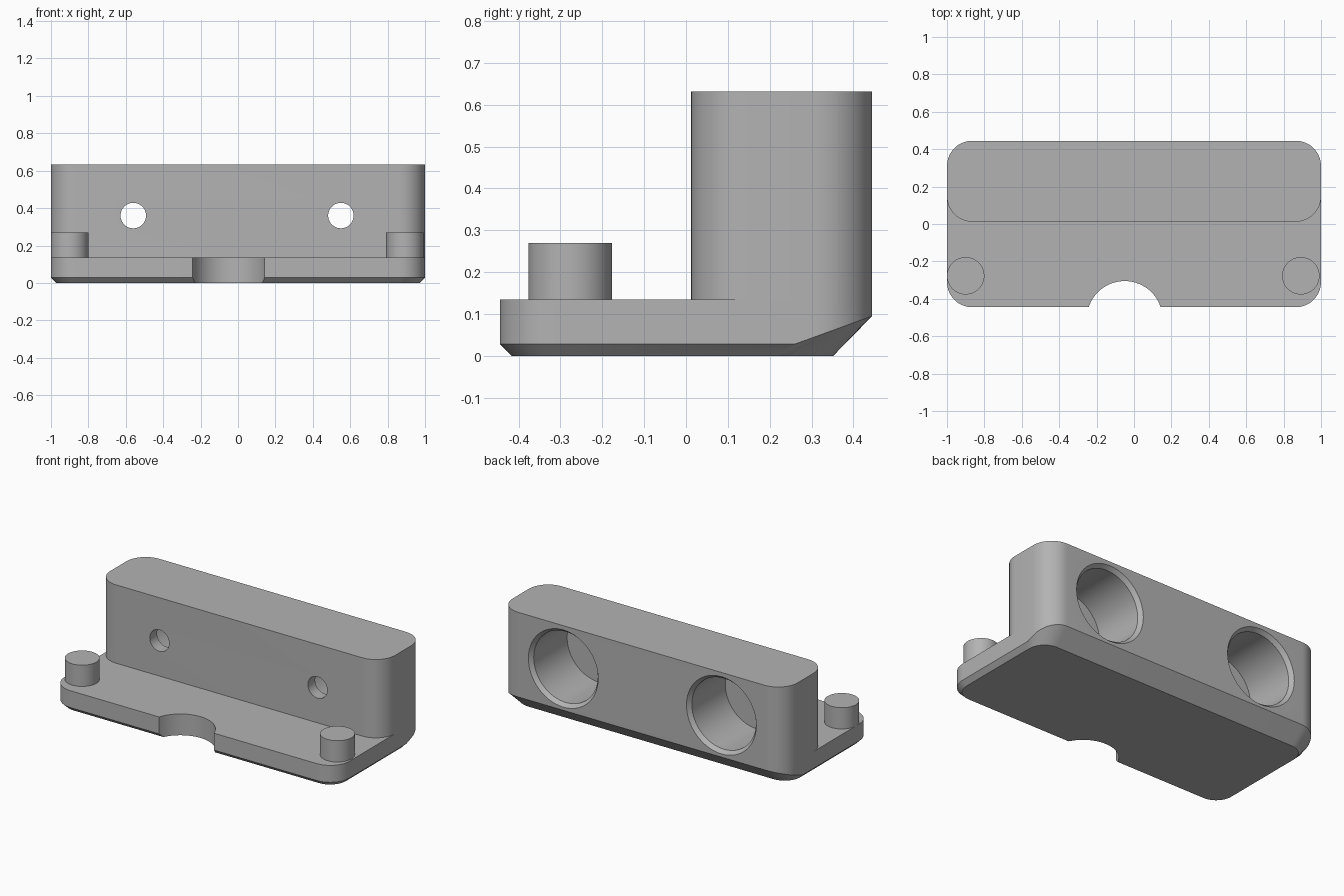
import bpy, bmesh
from math import sin, cos, pi

if "Cube" in bpy.data.objects:
    bpy.data.objects.remove(bpy.data.objects["Cube"], do_unlink=True)

grey = bpy.data.materials.new("plain grey")
grey.use_nodes = True
colour = (0.45, 0.45, 0.45, 1)
grey.diffuse_color = colour
grey.node_tree.nodes["Principled BSDF"].inputs["Base Color"].default_value = colour

BACK, FRONT, RADIUS = 0.445, -0.445, 0.135
DECK, TOP = 0.135, 0.632


def loft(name, rings):
    """Skin a stack of equal-length rings and cap both ends."""
    bm = bmesh.new()
    loops = [[bm.verts.new(p) for p in ring] for ring in rings]
    n = len(loops[0])
    for a, b in zip(loops, loops[1:]):
        for i in range(n):
            j = (i + 1) % n
            bm.faces.new((a[i], a[j], b[j], b[i]))
    bm.faces.new(loops[0][::-1])
    bm.faces.new(loops[-1])
    bmesh.ops.recalc_face_normals(bm, faces=bm.faces)
    mesh = bpy.data.meshes.new(name)
    bm.to_mesh(mesh)
    bm.free()
    mesh.materials.append(grey)
    obj = bpy.data.objects.new(name, mesh)
    bpy.context.collection.objects.link(obj)
    return obj


def outline(hx, y0, y1, r, bend, height, steps=12):
    """Rounded rectangle, with an extra point on each side at y = bend."""
    pts = [(hx, bend)]
    corners = [(1, y1 - r), (-1, y1 - r), (-1, y0 + r), (1, y0 + r)]
    for q, (side, cy) in enumerate(corners):
        for k in range(steps + 1):
            a = (q + k / steps) * pi / 2
            pts.append((side * (hx - r) + r * cos(a), cy + r * sin(a)))
        if q == 1:
            pts.append((-hx, bend))
    return [(x, y, height(y)) for x, y in pts]


def circle(cx, cy, r, z, n=64):
    return [(cx + r * cos(2 * pi * i / n), cy + r * sin(2 * pi * i / n), z) for i in range(n)]


def cut(obj, cutter):
    mod = obj.modifiers.new("cut", "BOOLEAN")
    mod.operation, mod.solver, mod.object = "DIFFERENCE", "EXACT", cutter
    bpy.context.view_layer.objects.active = obj
    bpy.ops.object.modifier_apply(modifier=mod.name)


def chamfer_height(y):
    """The lower chamfer grows towards the back edge."""
    return 0.028 + 0.067 * max(0, (y - 0.26) / (BACK - 0.26))


# Base plate with chamfered underside
base = loft("base_plate", [
    outline(0.972, -0.417, 0.352, 0.11, 0.21, lambda y: 0),
    outline(1, FRONT, BACK, RADIUS, 0.26, chamfer_height),
    outline(1, FRONT, BACK, RADIUS, 0.26, lambda y: DECK)])

# Upright back block
wall = loft("back_block", [
    outline(1, 0.012, BACK, RADIUS, 0.26, lambda y, z=z: z) for z in (DECK, TOP)])

# Round notch in the front edge
notch = loft("notch_cutter", [circle(-0.05, -0.507, 0.202, z) for z in (-0.1, 0.3)])
cut(base, notch)
cutters = [notch]

# Stepped bores with chamfered mouths at the back and small holes at the front
profile = [(0.068, -0.1), (0.068, 0.085), (0.225, 0.085),
           (0.225, 0.42), (0.245, BACK), (0.261, 0.465)]
for x in (-0.56, 0.55):
    bore = loft("bore_cutter", [
        [(px, y, pz) for px, pz, _ in circle(x, 0.36, r, 0)] for r, y in profile])
    cut(wall, bore)
    cut(base, bore)
    cutters.append(bore)
for c in cutters:
    bpy.data.objects.remove(c, do_unlink=True)

# Locating pegs
pegs = [loft(name, [circle(x, -0.277, 0.1, z) for z in (DECK - 0.02, 0.27)])
        for name, x in (("right_peg", -0.9), ("left_peg", 0.892))]

bpy.ops.object.select_all(action="DESELECT")
for obj in [base, wall] + pegs:
    obj.select_set(True)
    bpy.context.view_layer.objects.active = obj
bpy.ops.object.shade_smooth_by_angle()
